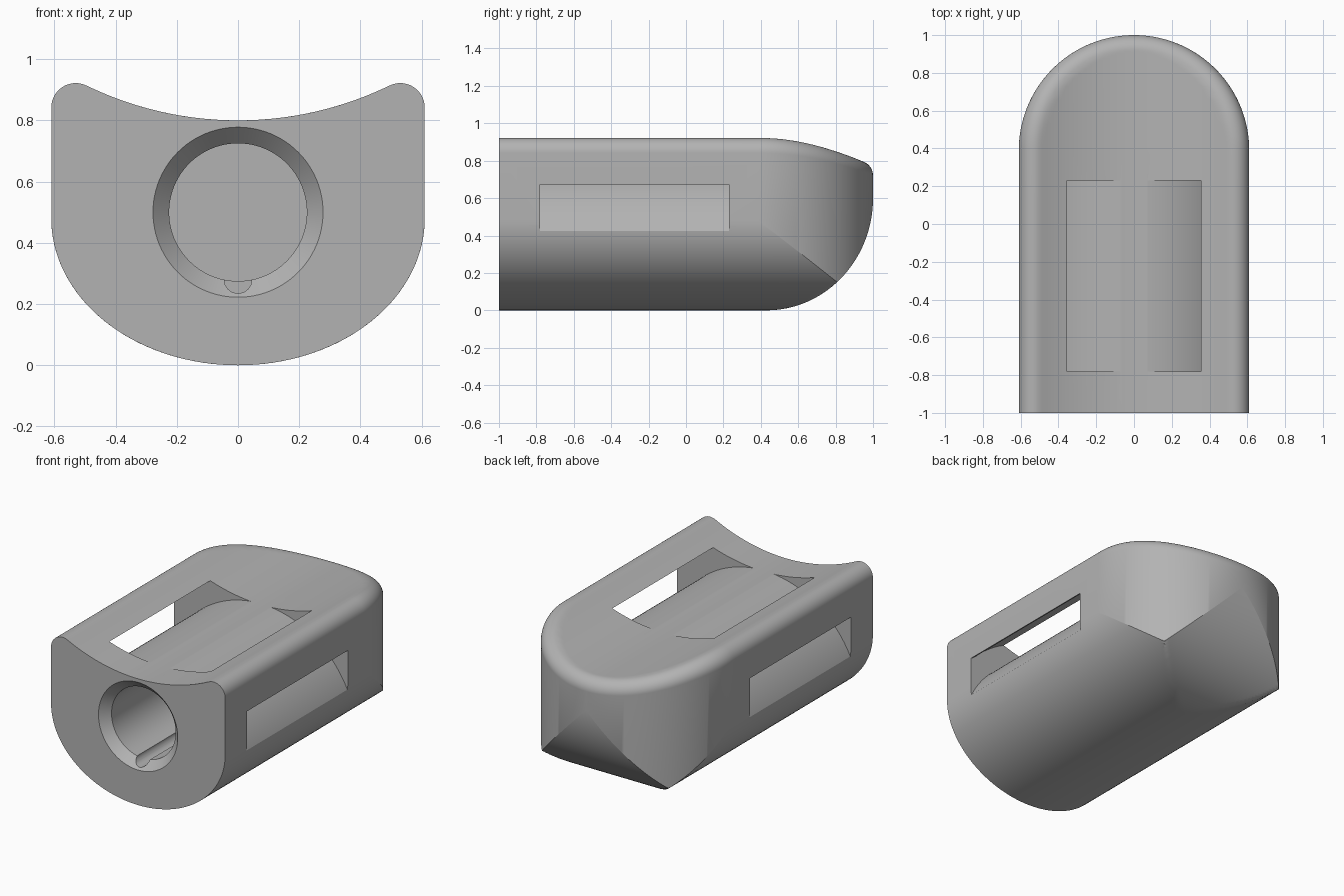
import bpy, bmesh
from math import sin, cos, pi, sqrt, hypot, radians

cube = bpy.data.objects.get("Cube")
if cube:
    bpy.data.objects.remove(cube)

W = 0.61            # half width, also radius of the rounded back
YC = 1 - W          # centre of the rounded back
FR = 0.08           # rim fillet radius
SR = 1.133          # saddle radius
SZ = 0.8            # lowest point of the saddle

grey = bpy.data.materials.new("grey plastic")
grey.use_nodes = True
colour = (0.45, 0.45, 0.45, 1)
grey.diffuse_color = colour
grey.node_tree.nodes["Principled BSDF"].inputs["Base Color"].default_value = colour


def make_object(name, bm):
    bmesh.ops.remove_doubles(bm, verts=bm.verts, dist=1e-5)
    bmesh.ops.recalc_face_normals(bm, faces=bm.faces)
    mesh = bpy.data.meshes.new(name)
    bm.to_mesh(mesh)
    bm.free()
    mesh.materials.append(grey)
    obj = bpy.data.objects.new(name, mesh)
    bpy.context.collection.objects.link(obj)
    return obj


def top_z(x, y):
    """Concave saddle with a rolled fillet along the rim."""
    rho = hypot(x, max(0, y - YC))
    d = max(0, W - rho)
    saddle = SZ + SR - sqrt(SR * SR - x * x)
    if rho < 0.3:
        return saddle
    xc = x * (W - FR) / rho
    slope = abs(xc) / (SR + FR) * abs(x) / rho
    if d > FR * (1 + slope):
        return saddle
    zc = SZ + SR - sqrt((SR + FR) ** 2 - xc * xc)
    return zc + sqrt(max(0, FR * FR - (FR - d) ** 2))


def low_z(x, y):
    """Elliptical belly, cut by the upswept tail."""
    belly = 0.48 * (1 - sqrt(max(0, 1 - (x / W) ** 2)))
    t = min(1, max(0, (y - 0.43) / 0.57))
    return max(belly, 0.6 * (1 - sqrt(1 - t * t)))


# Body: closed cross-sections lofted from front to back
COLS, STEPS = 64, 56
stations = [(-1, W), (-0.5, W), (0, W)]
stations += [(YC + W * sin(a), W * cos(a)) for a in
             (pi / 2 * i / STEPS for i in range(STEPS + 1))]
bm = bmesh.new()
rings = []
for y, w in stations:
    xs = [w * sin(pi * (i / COLS - 0.5)) for i in range(COLS + 1)]
    ring = [bm.verts.new((x, y, low_z(x, y))) for x in xs]
    ring += [bm.verts.new((x, y, top_z(x, y))) for x in reversed(xs)]
    rings.append(ring)
for a, b in zip(rings, rings[1:]):
    for i in range(len(a)):
        j = (i + 1) % len(a)
        bm.faces.new((a[i], a[j], b[j], b[i]))
bm.faces.new(rings[0])
bmesh.ops.dissolve_degenerate(bm, dist=1e-5, edges=bm.edges)
body = make_object("holder_body", bm)


def revolved(name, profile, z, sides):
    """Solid of (y, radius) pairs around a line along y at height z."""
    bm = bmesh.new()
    loops = [[bm.verts.new((r * cos(2 * pi * i / sides), y, z + r * sin(2 * pi * i / sides)))
              for i in range(sides)] for y, r in profile]
    for a, b in zip(loops, loops[1:]):
        for i in range(sides):
            j = (i + 1) % sides
            bm.faces.new((a[i], a[j], b[j], b[i]))
    bm.faces.new(loops[0])
    bm.faces.new(loops[-1])
    return make_object(name, bm)


# Strap tunnel: arched band passing over the bore from side to side
def arch(radius, flare):
    points = []
    for i in range(97):
        a = radians(15 + 150 * i / 96)
        r = radius + flare * max(0, abs(radius * cos(a)) - 0.57) ** 2
        points.append((r * cos(a), 0.135 + r * sin(a)))
    return points


bm = bmesh.new()
inner, outer = arch(0.671, 0), arch(0.805, 8)
front, back = [[[bm.verts.new((x, y, z)) for x, z in line] for line in (inner, outer)]
               for y in (-0.78, 0.23)]
for i in range(96):
    for line in (0, 1):
        bm.faces.new((front[line][i], front[line][i + 1], back[line][i + 1], back[line][i]))
    for end in (front, back):
        bm.faces.new((end[0][i], end[0][i + 1], end[1][i + 1], end[1][i]))
for i in (0, 96):
    bm.faces.new((front[0][i], front[1][i], back[1][i], back[0][i]))
strap_tunnel = make_object("strap_tunnel_cutter", bm)

# Bore with a chamfered mouth, and a small wire groove along its floor
bore = revolved("bore_cutter", [(-1.02, 0.297), (-0.945, 0.225), (0.4, 0.225)], 0.5, 96)
groove = revolved("groove_cutter", [(-1.02, 0.045), (0.36, 0.045)], 0.28, 32)

bpy.context.view_layer.objects.active = body
for cutter in (strap_tunnel, bore, groove):
    cutter.hide_render = True
    mod = body.modifiers.new(cutter.name, "BOOLEAN")
    mod.operation = "DIFFERENCE"
    mod.solver = "EXACT"
    mod.object = cutter
    bpy.ops.object.modifier_apply(modifier=mod.name)
    bpy.data.objects.remove(cutter)

bpy.ops.object.select_all(action="DESELECT")
body.select_set(True)
bpy.ops.object.shade_smooth_by_angle(angle=radians(30))
